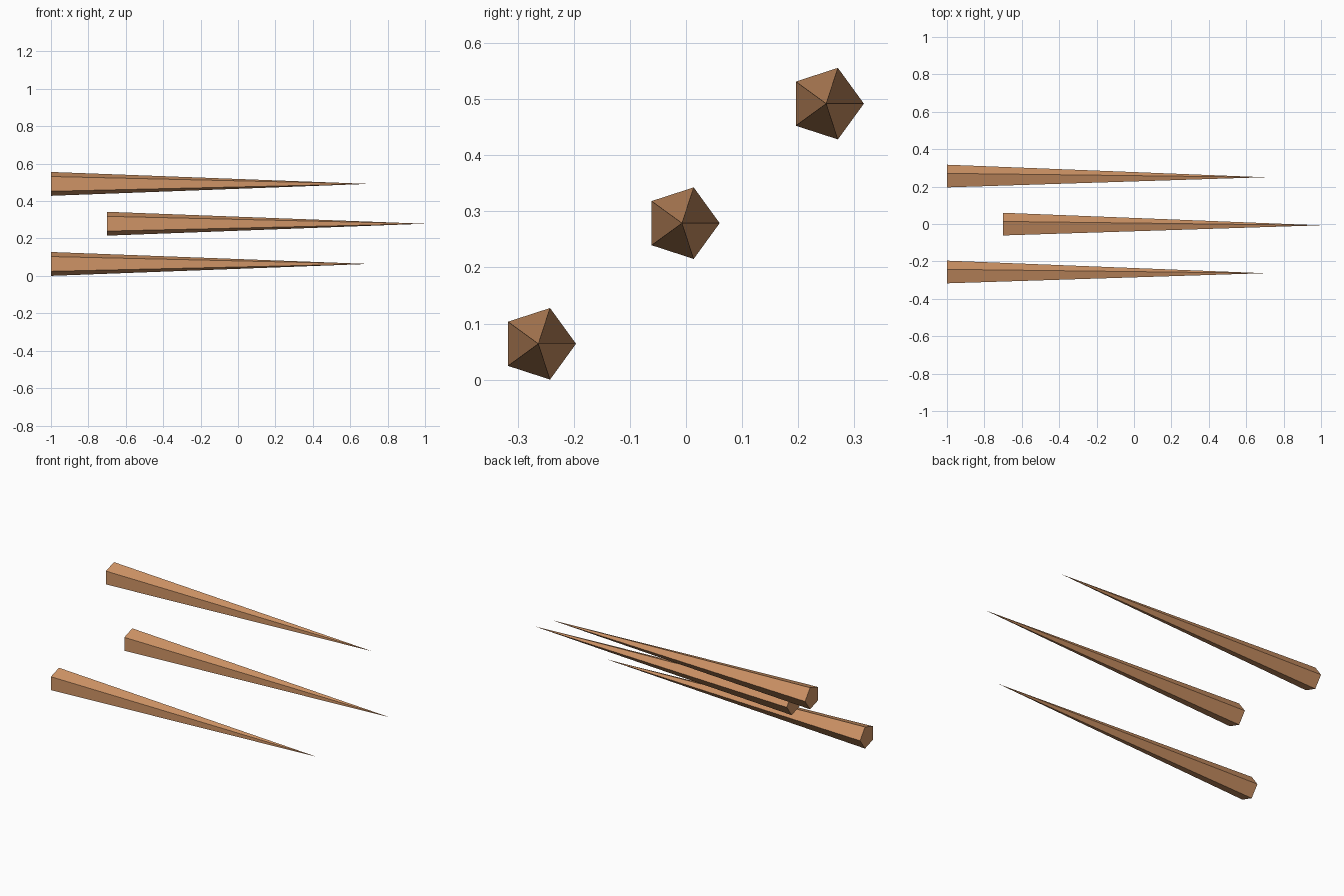
import bpy
import bmesh
from math import sin, cos, tau

cube = bpy.data.objects.get("Cube")
if cube:
    bpy.data.objects.remove(cube, do_unlink=True)

SIDES, RADIUS, LENGTH = 5, 0.067, 1.70

# Single wood colour
wood = bpy.data.materials.new("light_wood")
wood.use_nodes = True
colour = (0.63, 0.30, 0.133, 1)
wood.diffuse_color = colour
wood.node_tree.nodes["Principled BSDF"].inputs["Base Color"].default_value = colour


def add_spike(name, base):
    """Five-sided spike with a flat base, pointing along +x."""
    bm = bmesh.new()
    ring = [bm.verts.new((0, RADIUS * cos(tau * i / SIDES), RADIUS * sin(tau * i / SIDES)))
            for i in range(SIDES)]
    tip = bm.verts.new((LENGTH, 0, 0))
    bm.faces.new(ring)
    for i in range(SIDES):
        bm.faces.new((ring[i], ring[(i + 1) % SIDES], tip))
    bmesh.ops.recalc_face_normals(bm, faces=bm.faces)
    mesh = bpy.data.meshes.new(name)
    bm.to_mesh(mesh)
    bm.free()
    mesh.materials.append(wood)
    spike = bpy.data.objects.new(name, mesh)
    spike.location = base
    bpy.context.collection.objects.link(spike)


# Three spikes in a diagonal row, the middle one set forward
add_spike("lower_spike", (-1, -0.263, 0.064))
add_spike("middle_spike", (-0.70, -0.007, 0.279))
add_spike("upper_spike", (-1, 0.25, 0.492))
